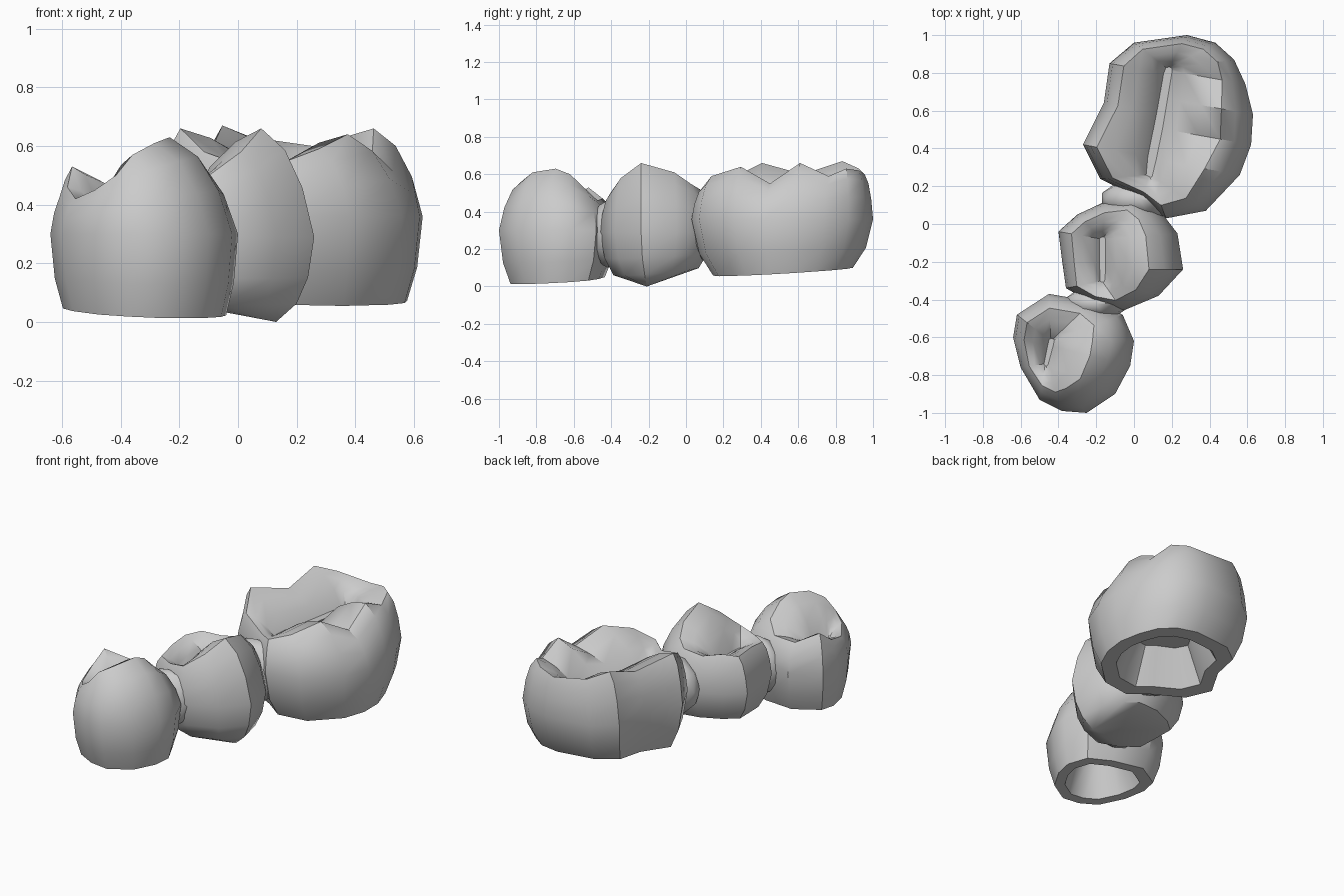
import bpy
import bmesh
import math
from mathutils import Vector, Matrix

cube = bpy.data.objects.get("Cube")
if cube:
    bpy.data.objects.remove(cube, do_unlink=True)

ceramic = bpy.data.materials.new("plain_grey")
ceramic.use_nodes = True
grey = (0.6, 0.6, 0.6, 1)
ceramic.diffuse_color = grey
ceramic.node_tree.nodes["Principled BSDF"].inputs["Base Color"].default_value = grey


def finish(name, bm, angle=38):
    bmesh.ops.recalc_face_normals(bm, faces=bm.faces)
    mesh = bpy.data.meshes.new(name)
    bm.to_mesh(mesh)
    bm.free()
    mesh.materials.append(ceramic)
    obj = bpy.data.objects.new(name, mesh)
    bpy.context.collection.objects.link(obj)
    bpy.ops.object.select_all(action="DESELECT")
    obj.select_set(True)
    bpy.context.view_layer.objects.active = obj
    bpy.ops.object.shade_smooth_by_angle(angle=math.radians(angle))


def nearest_on_groove(p, a, b):
    d = b - a
    t = (p - a).dot(d) / d.length_squared
    return a + d * min(1, max(0, t))


def tooth(name, outline, groove, floor, root, base, slope, foot, belly, hollow):
    """Loft one crown. Each outline entry is x, y, crest height, crest inset.
    groove is the chewing-surface valley, root the centre of the underside,
    foot the x and y size of the margin relative to the outline."""
    bm = bmesh.new()
    a, b = (Vector(g) for g in groove)
    root, foot = Vector(root), Vector(foot)
    full = Vector((1, 1))

    def ring(place):
        verts = []
        for x, y, crest, inset in outline:
            p = Vector((x, y))
            q, z = place(p, crest, inset, nearest_on_groove(p, a, b))
            verts.append(bm.verts.new((q.x, q.y, z)))
        return verts

    def wall(size, lift):
        def place(p, crest, inset, valley):
            q = root + (p - root) * size
            z = base + slope[0] * (q.x - root.x) + slope[1] * (q.y - root.y)
            return q, z + (belly - z) * lift
        return ring(place)

    def shoulder(across, up):
        return ring(lambda p, crest, inset, valley:
                    (p.lerp(valley, inset * across), belly + (crest - belly) * up))

    def bowl(across, down):
        return ring(lambda p, crest, inset, valley:
                    (p.lerp(valley, inset + (1 - inset) * across),
                     crest + (floor - crest) * down))

    rings = []
    # Fitting surface: open cavity with a thick rim
    if hollow:
        rings += [wall(foot * 0.5, 0.75), wall(foot * 0.76, 0)]
    # Outer walls, cusp ridge and rounded cusps falling into the groove
    rings += [wall(foot, 0), wall(foot.lerp(full, 0.65), 0.4), wall(full, 1),
              shoulder(0.22, 0.45), shoulder(0.55, 0.8), shoulder(1, 1),
              bowl(0.35, 0.18), bowl(0.7, 0.52), bowl(0.92, 1)]
    for low, high in zip(rings, rings[1:]):
        for i in range(len(low)):
            j = (i + 1) % len(low)
            bm.faces.new((low[i], low[j], high[j], high[i]))
    bm.faces.new(rings[-1])
    if hollow:
        bm.faces.new(rings[0])
    else:
        tip = bm.verts.new((root.x + 0.17, root.y - 0.05, 0))
        for i, v in enumerate(rings[0]):
            bm.faces.new((v, rings[0][i - 1], tip))
    bmesh.ops.triangulate(bm, faces=[f for f in bm.faces if len(f.verts) > 4])
    finish(name, bm)


# Front premolar crown
front = [
    (-0.64, -0.6, 0.46, 0.3), (-0.6, -0.76, 0.42, 0.35), (-0.5, -0.93, 0.45, 0.4),
    (-0.38, -0.99, 0.5, 0.4), (-0.25, -1, 0.57, 0.5), (-0.1, -0.9, 0.61, 0.5),
    (-0.02, -0.75, 0.63, 0.5), (0, -0.62, 0.6, 0.5), (-0.06, -0.48, 0.52, 0.4),
    (-0.22, -0.41, 0.46, 0.3), (-0.45, -0.37, 0.47, 0.3), (-0.62, -0.48, 0.53, 0.3),
]
tooth("front_premolar_crown", front, ((-0.47, -0.74), (-0.44, -0.62)), 0.38,
      (-0.31, -0.69), 0.03, (-0.04, 0.06), (0.87, 0.8), 0.3, True)

# Middle premolar, closed underneath
middle = [
    (-0.4, -0.04, 0.5, 0.3), (-0.38, -0.2, 0.5, 0.3), (-0.36, -0.34, 0.48, 0.3),
    (-0.22, -0.42, 0.48, 0.3), (-0.06, -0.46, 0.5, 0.35), (0.13, -0.38, 0.58, 0.4),
    (0.26, -0.24, 0.66, 0.42), (0.23, -0.05, 0.61, 0.42), (0.13, 0.08, 0.55, 0.35),
    (0.02, 0.14, 0.52, 0.3), (-0.15, 0.12, 0.5, 0.3), (-0.3, 0.05, 0.52, 0.3),
]
tooth("middle_premolar", middle, ((-0.17, -0.3), (-0.17, -0.08)), 0.41,
      (-0.04, -0.16), 0.08, (-0.05, 0.09), (0.8, 0.76), 0.29, False)

# Rear molar crown
rear = [
    (-0.27, 0.42, 0.66, 0.2), (-0.18, 0.24, 0.58, 0.25), (0.04, 0.13, 0.52, 0.3),
    (0.17, 0.03, 0.54, 0.3), (0.38, 0.07, 0.59, 0.35), (0.56, 0.26, 0.64, 0.4),
    (0.62, 0.42, 0.55, 0.33), (0.63, 0.58, 0.66, 0.35), (0.59, 0.74, 0.59, 0.3),
    (0.53, 0.87, 0.63, 0.25), (0.43, 0.96, 0.62, 0.25), (0.28, 1, 0.6, 0.25),
    (0, 0.96, 0.63, 0.25), (-0.13, 0.85, 0.67, 0.25), (-0.16, 0.64, 0.6, 0.25),
]
tooth("rear_molar_crown", rear, ((0.08, 0.26), (0.18, 0.82)), 0.48,
      (0.22, 0.53), 0.08, (-0.03, 0.06), (0.87, 0.77), 0.36, True)


# Connectors joining neighbouring teeth
def connector(name, centre, size):
    bm = bmesh.new()
    bmesh.ops.create_icosphere(bm, subdivisions=2, radius=1)
    bm.transform(Matrix.Translation(centre) @ Matrix.Diagonal((*size, 1)))
    finish(name, bm)


connector("front_connector", (-0.2, -0.42, 0.28), (0.17, 0.09, 0.18))
connector("rear_connector", (0.03, 0.13, 0.31), (0.21, 0.11, 0.19))
